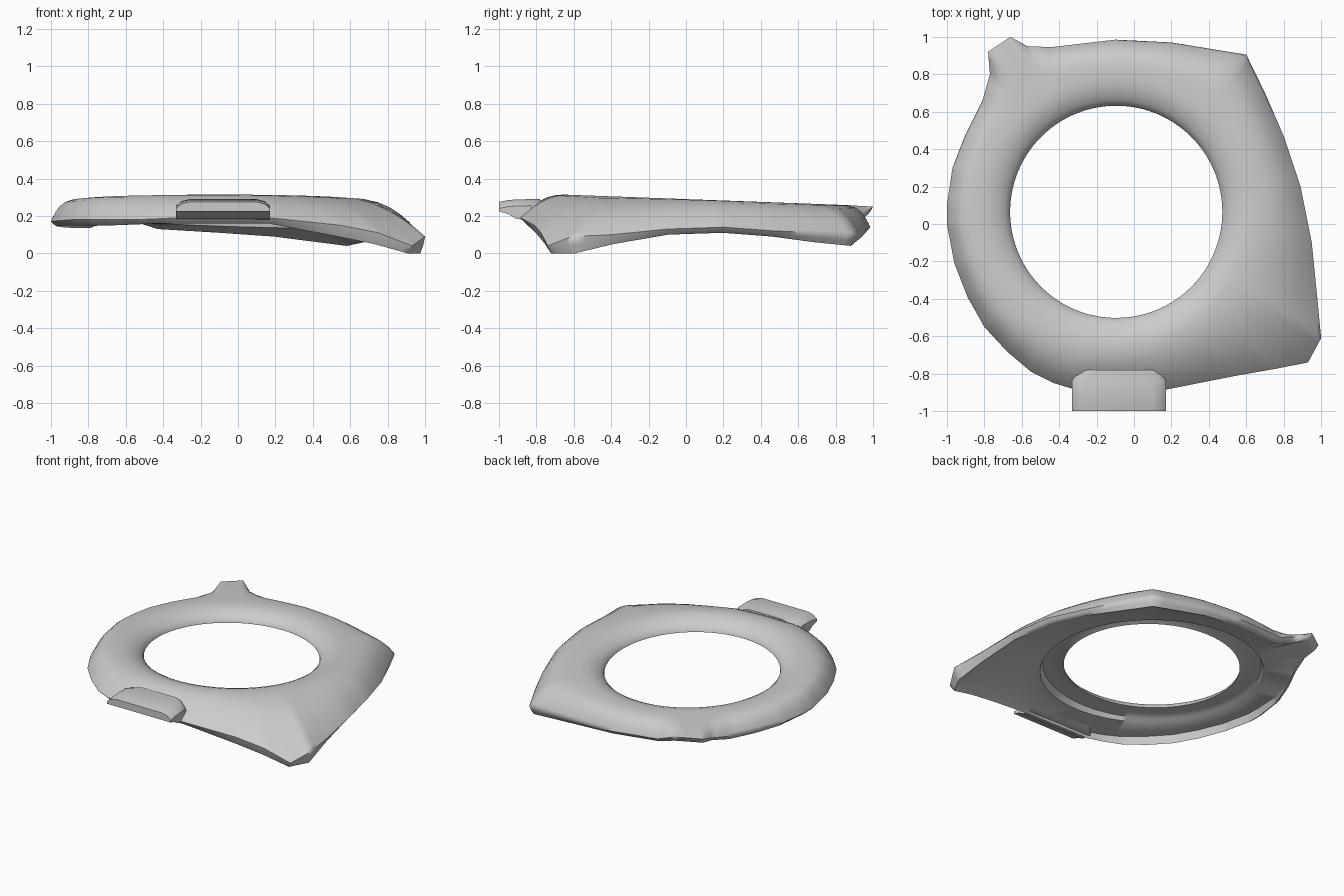
import bpy, bmesh, math
from mathutils import Vector

cube = bpy.data.objects.get("Cube")
if cube:
    bpy.data.objects.remove(cube, do_unlink=True)

grey = bpy.data.materials.new("plain_grey")
grey.use_nodes = True
colour = (0.6, 0.6, 0.6, 1)
grey.diffuse_color = colour
grey.node_tree.nodes["Principled BSDF"].inputs["Base Color"].default_value = colour


def finish(name, bm, angle):
    bmesh.ops.recalc_face_normals(bm, faces=bm.faces)
    mesh = bpy.data.meshes.new(name)
    bm.to_mesh(mesh)
    bm.free()
    mesh.materials.append(grey)
    obj = bpy.data.objects.new(name, mesh)
    bpy.context.collection.objects.link(obj)
    bpy.ops.object.select_all(action="DESELECT")
    obj.select_set(True)
    bpy.context.view_layer.objects.active = obj
    bpy.ops.object.shade_smooth_by_angle(angle=math.radians(angle))
    return obj


# Outer edge of the plate: x, y, height of the widest line, height of the bottom
outline = [
    (1, -.61, .09, 0), (.93, -.74, .04, 0), (.75, -.775, .11, .05),
    (.55, -.81, .15, .09), (.17, -.885, .19, .16), (-.33, -.88, .19, .16),
    (-.43, -.85, .185, .16), (-.55, -.79, .18, .155), (-.68, -.68, .18, .15),
    (-.8, -.55, .18, .15), (-.89, -.39, .18, .15), (-.96, -.21, .175, .15),
    (-1, 0, .17, .145), (-1, .1, .17, .145), (-.97, .3, .17, .14),
    (-.9, .48, .17, .135), (-.81, .66, .17, .135), (-.77, .8, .2, .17),
    (-.78, .92, .24, .2), (-.66, 1, .25, .21), (-.57, .95, .21, .17),
    (-.44, .945, .16, .13), (-.1, .985, .14, .11), (.2, .97, .13, .09),
    (.6, .905, .1, .04), (.7, .7, .11, .06), (.8, .47, .12, .09),
    (.89, .2, .14, .11), (.95, -.1, .13, .1), (.98, -.4, .1, .05),
]
STEPS = 5
HOLE = .567
centre = Vector((-.095, .065, 0))


def section(x, y, edge, bottom):
    """Closed cross-section: lip, top, outer edge, underside, step up to the lip."""
    reach = Vector((x, y, 0)) - centre
    radius = reach.length
    way = reach / radius

    def at(r, z):
        p = centre + way * r
        p.z = z
        return p

    def crest(r):
        return .29 - .037 * (centre.y + way.y * r)

    lip = crest(HOLE) - .078
    points = [at(HOLE, lip), at(HOLE + .004, lip + .015)]
    for f in (.2, .45, .72, 1):
        r = HOLE + .15 * f
        points.append(at(r, crest(r) - .06 * (1 - f) ** 2))
    start = HOLE + .15
    power = 3.3 - .8 * way.x + 1.2 * way.y
    for t in (.2, .4, .6, .75, .88, .96, 1):
        r = start + (radius - start) * t
        top = crest(r)
        points.append(at(r, top + (edge - top) * t ** power))
    points.append(at(radius - .012, (edge + bottom) / 2))
    points.append(at(radius - .03, bottom))
    # The underside tilts up towards the front left, leaving a thin rim there
    facing = (way.x + way.y) / math.sqrt(2)
    sheet = .17 - .035 * facing
    rim = min(1, max(.12, .1 - facing * 1.3))
    points.append(at(radius - .045, bottom + (sheet - bottom) * rim))
    points.append(at(.72, sheet))
    rise = .012 * (1 + facing)
    points.append(at(.705, lip + rise))
    points.append(at(.62, lip + rise))
    return points


# Ring plate with a round hole and pointed corners
bm = bmesh.new()
loops = []
for a, b in zip(outline, outline[1:] + outline[:1]):
    for k in range(STEPS):
        f = k / STEPS
        station = [p + (q - p) * f for p, q in zip(a, b)]
        loops.append([bm.verts.new(p) for p in section(*station)])
for a, b in zip(loops, loops[1:] + loops[:1]):
    for i in range(len(a)):
        j = (i + 1) % len(a)
        bm.faces.new((a[i], a[j], b[j], b[i]))
finish("ring_plate", bm, 60)


def loft(name, sections, angle):
    bm = bmesh.new()
    rows = [[bm.verts.new(p) for p in s] for s in sections]
    for a, b in zip(rows, rows[1:]):
        for i in range(len(a)):
            j = (i + 1) % len(a)
            bm.faces.new((a[i], a[j], b[j], b[i]))
    bm.faces.new(rows[0])
    bm.faces.new(rows[-1])
    return finish(name, bm, angle)


# Front clip: shallow arched bar, chamfered where it meets the plate
def clip_section(y, half, top, base):
    mid = -.08
    right = [(half, base), (half, top - .035), (half - .025, top - .012),
             (half - .07, top)]
    profile = right + [(-x, z) for x, z in reversed(right)]
    return [(mid + x, y, z) for x, z in profile]


loft("front_clip", [clip_section(-1, .25, .275, .225),
                    clip_section(-.95, .25, .285, .21),
                    clip_section(-.91, .25, .288, .185),
                    clip_section(-.83, .25, .29, .175),
                    clip_section(-.78, .2, .29, .2)], 40)
